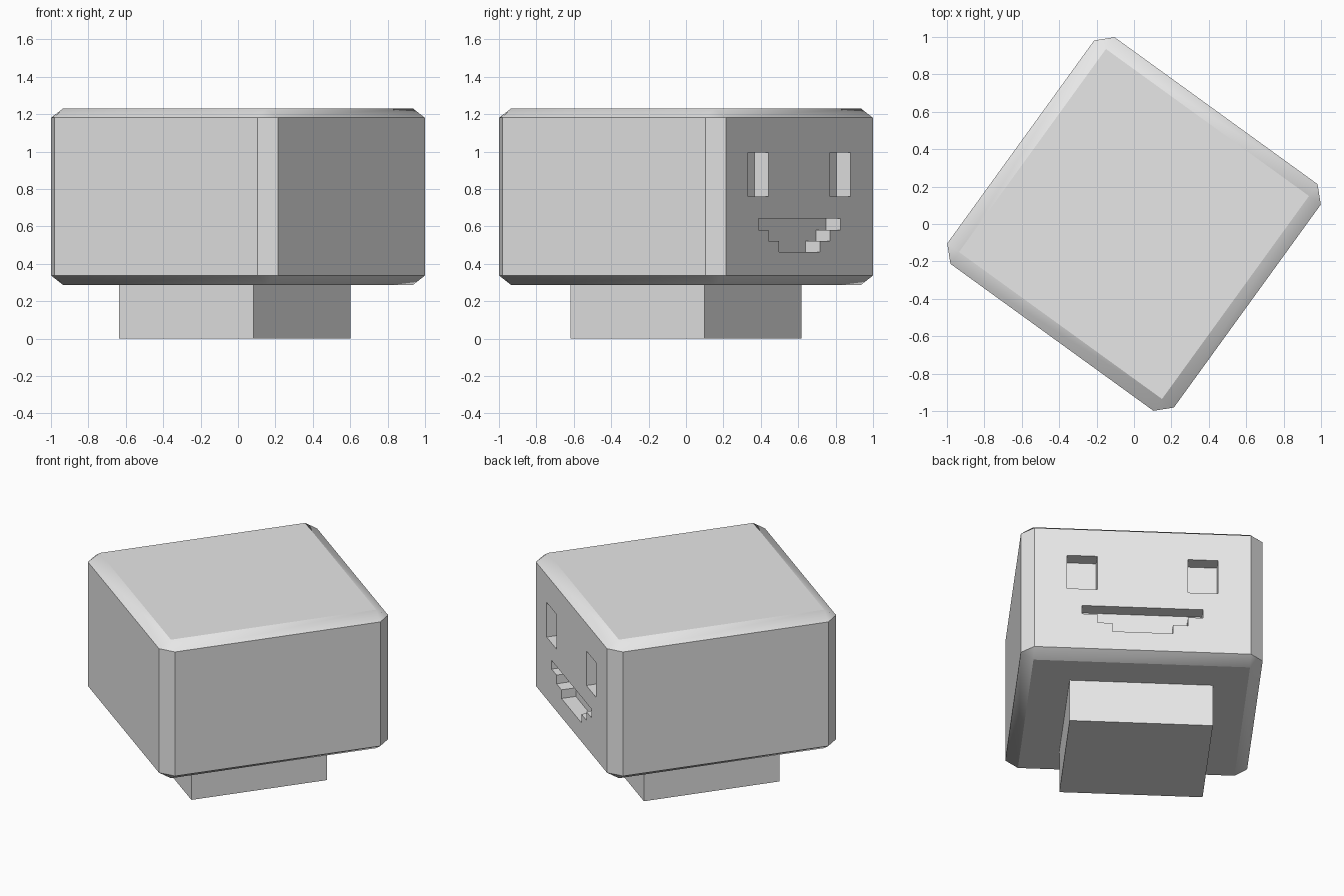
import bpy, bmesh, math
from mathutils import Matrix

if "Cube" in bpy.data.objects:
    bpy.data.objects.remove(bpy.data.objects["Cube"], do_unlink=True)

TURN = math.radians(-35.9)
WIDTH, HEIGHT, BASE = 1.496, 0.943, 0.287   # head size and underside height
PX, PZ = WIDTH / 16, HEIGHT / 16            # face grid cell

grey = bpy.data.materials.new("light_grey")
grey.use_nodes = True
grey.diffuse_color = (0.8, 0.8, 0.8, 1)
grey.node_tree.nodes["Principled BSDF"].inputs["Base Color"].default_value = (0.8, 0.8, 0.8, 1)


def make_object(name, bm, location=(0, 0, 0)):
    bmesh.ops.recalc_face_normals(bm, faces=bm.faces)
    mesh = bpy.data.meshes.new(name)
    bm.to_mesh(mesh)
    bm.free()
    mesh.materials.append(grey)
    obj = bpy.data.objects.new(name, mesh)
    obj.location = location
    obj.rotation_euler.z = TURN
    bpy.context.collection.objects.link(obj)
    return obj


def add_prism(bm, cells):
    """Cutter through the face side, outlined in grid cells, one cell deep."""
    verts = [bm.verts.new((x * PX, WIDTH / 2 - PX, BASE + z * PZ)) for x, z in cells]
    face = bm.faces.new(verts)
    made = bmesh.ops.extrude_face_region(bm, geom=[face])
    new = [v for v in made["geom"] if isinstance(v, bmesh.types.BMVert)]
    bmesh.ops.translate(bm, verts=new, vec=(0, 2 * PX, 0))


# Head: chamfered cube, then flattened
bm = bmesh.new()
bmesh.ops.create_cube(bm, size=WIDTH)
bmesh.ops.bevel(bm, geom=bm.edges[:], offset=0.078, offset_type='OFFSET',
                segments=1, affect='EDGES')
bmesh.ops.transform(bm, verts=bm.verts, matrix=Matrix.Diagonal((1, 1, HEIGHT / WIDTH, 1)))
bmesh.ops.translate(bm, verts=bm.verts, vec=(0, 0, BASE + HEIGHT / 2))
head = make_object("head", bm)

# Recessed eyes and stepped smile
bm = bmesh.new()
for side in (-1, 1):
    add_prism(bm, [(side * x, z) for x, z in ((3, 8), (5, 8), (5, 12), (3, 12))])
half = [(2, 3), (2, 4), (3, 4), (3, 5), (4, 5), (4, 6)]
add_prism(bm, half + [(-x, z) for x, z in reversed(half)])
cutter = make_object("face_cutter", bm)
cutter.hide_render = True

carve = head.modifiers.new("carve_face", 'BOOLEAN')
carve.operation = 'DIFFERENCE'
carve.solver = 'EXACT'
carve.object = cutter

bpy.ops.object.select_all(action='DESELECT')
head.select_set(True)
bpy.context.view_layer.objects.active = head
bpy.ops.object.modifier_apply(modifier=carve.name)
bpy.data.objects.remove(cutter, do_unlink=True)
bpy.ops.object.shade_smooth_by_angle(angle=math.radians(30))

# Neck block, slightly off centre
bm = bmesh.new()
bmesh.ops.create_cube(bm, size=1)
bmesh.ops.transform(bm, verts=bm.verts, matrix=Matrix.Diagonal((0.886, 0.886, BASE, 1)))
make_object("neck", bm, (-0.017, 0, BASE / 2))
